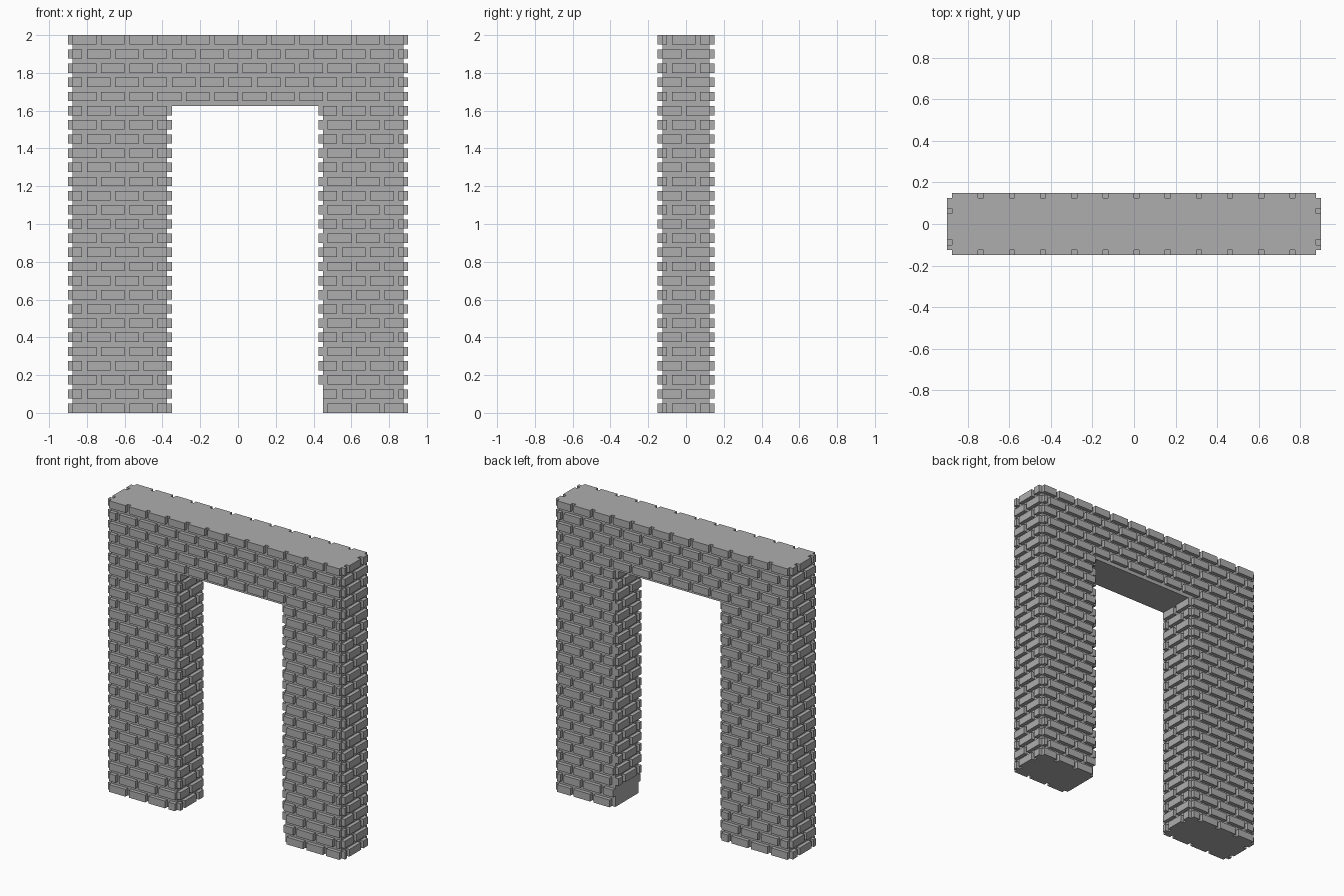
import bpy
import bmesh
from mathutils import Matrix, Vector

cube = bpy.data.objects.get("Cube")
if cube:
    bpy.data.objects.remove(cube, do_unlink=True)

# Wall dimensions
HALF_X, HALF_Y, TOP = 0.875, 0.125, 2.0
OPEN_L, OPEN_R, OPEN_TOP = -0.375, 0.45, 1.625
# Brick dimensions
LENGTH, HEIGHT, DEPTH, JOINT = 0.125, 0.05, 0.025, 0.025
PITCH = LENGTH + JOINT
COURSE = HEIGHT + JOINT
ROWS = 27

stone = bpy.data.materials.new("grey stone")
stone.use_nodes = True
GREY = (0.42, 0.42, 0.42, 1.0)
stone.diffuse_color = GREY
stone.node_tree.nodes["Principled BSDF"].inputs["Base Color"].default_value = GREY


def make_object(name, bm):
    bmesh.ops.recalc_face_normals(bm, faces=bm.faces)
    mesh = bpy.data.meshes.new(name)
    bm.to_mesh(mesh)
    bm.free()
    mesh.materials.append(stone)
    obj = bpy.data.objects.new(name, mesh)
    bpy.context.collection.objects.link(obj)
    return obj


def add_box(bm, low, high):
    low, high = Vector(low), Vector(high)
    matrix = Matrix.Translation((low + high) / 2) @ Matrix.Diagonal((*(high - low), 1))
    bmesh.ops.create_cube(bm, size=1, matrix=matrix)


def course_spans(start, end, origin, row):
    """Brick intervals of one running-bond course, cut off at both ends."""
    a = origin + (row % 2) * PITCH / 2
    while a > start:
        a -= PITCH
    while a < end:
        low, high = max(a, start), min(a + LENGTH, end)
        if high - low > 0.01:
            yield low, high
        a += PITCH


def row_height(row):
    return row * COURSE, row * COURSE + HEIGHT


# Solid mortar core shaped like a doorway
bm = bmesh.new()
outline = [(-HALF_X, 0), (OPEN_L, 0), (OPEN_L, OPEN_TOP), (OPEN_R, OPEN_TOP),
           (OPEN_R, 0), (HALF_X, 0), (HALF_X, TOP), (-HALF_X, TOP)]
face = bm.faces.new([bm.verts.new((x, -HALF_Y, z)) for x, z in outline])
extruded = bmesh.ops.extrude_face_region(bm, geom=[face])["geom"]
bmesh.ops.translate(bm, vec=(0, 2 * HALF_Y, 0),
                    verts=[v for v in extruded if isinstance(v, bmesh.types.BMVert)])
make_object("doorway_core", bm)

# Bricks on the front and back faces
for name, y in (("front_bricks", -HALF_Y - DEPTH), ("back_bricks", HALF_Y)):
    bm = bmesh.new()
    for row in range(ROWS):
        z0, z1 = row_height(row)
        if z0 < OPEN_TOP:
            stretches = [(-HALF_X, OPEN_L), (OPEN_R, HALF_X)]
        else:
            stretches = [(-HALF_X, HALF_X)]
        for start, end in stretches:
            for a, b in course_spans(start, end, -HALF_X, row):
                add_box(bm, (a, y, z0), (b, y + DEPTH, z1))
    make_object(name, bm)

# Bricks on the outer ends and inside the opening: name, x, first row, last row
OPEN_ROWS = 22
ends = (("right_end_bricks", -HALF_X - DEPTH, 0, ROWS),
        ("left_end_bricks", HALF_X, 0, ROWS),
        ("right_jamb_bricks", OPEN_L, 0, OPEN_ROWS),
        ("left_jamb_bricks", OPEN_R - DEPTH, 2, OPEN_ROWS))
for name, x, first, last in ends:
    bm = bmesh.new()
    for row in range(first, last):
        z0, z1 = row_height(row)
        for a, b in course_spans(-HALF_Y, HALF_Y, -COURSE, row):
            add_box(bm, (x, a, z0), (x + DEPTH, b, z1))
    make_object(name, bm)
